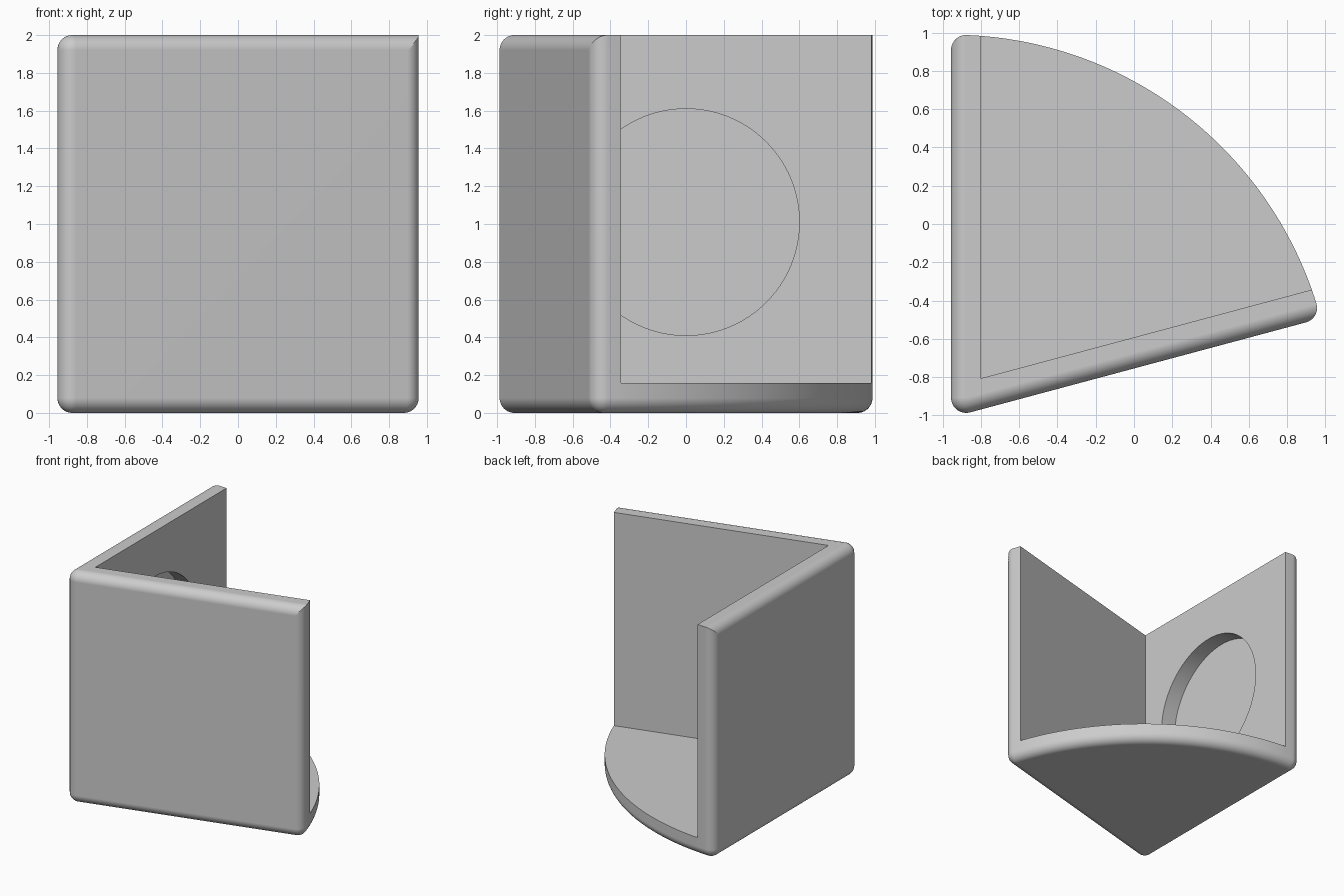
import bpy, bmesh
from math import sin, cos, asin, acos, radians, degrees
from mathutils import Matrix, Vector

cube = bpy.data.objects.get("Cube")
if cube:
    bpy.data.objects.remove(cube)

R, H = 2.0, 2.0             # sector radius and height
T, F = 0.157, 0.079         # wall thickness and fillet radius
SLOPE = 15                  # angle of the front wall, degrees
CORNER = Vector((-0.956, -1.011))
STEPS = 10                  # segments per fillet
ARC_STEPS = 64

grey = bpy.data.materials.new("light_grey")
grey.use_nodes = True
grey.diffuse_color = (0.6, 0.6, 0.6, 1)
grey.node_tree.nodes["Principled BSDF"].inputs["Base Color"].default_value = (0.6, 0.6, 0.6, 1)


def polar(centre, radius, angle):
    a = radians(angle)
    return centre + Vector((cos(a), sin(a))) * radius


def sweep(centre, radius, start, end, steps):
    return [polar(centre, radius, start + (end - start) * i / steps) for i in range(steps + 1)]


def wall_corner(d):
    """Point at distance d inside both walls."""
    s = radians(SLOPE)
    return CORNER + Vector((d, d * (1 + sin(s)) / cos(s)))


def outline(d, inset_arc):
    """Rounded sector, inset by d on the walls and optionally on the arc."""
    lean = degrees(asin(F / (R - F)))
    a0, a1 = SLOPE + lean, 90 - lean
    cut = 0 if inset_arc else degrees(acos((F - d) / F))
    r_end = F - d if inset_arc else F
    r_arc = R - d if inset_arc else R
    pts = sweep(wall_corner(F), F - d, 180, 270 + SLOPE, STEPS)
    pts += sweep(polar(CORNER, R - F, a0), r_end, SLOPE - 90 + cut, a0, STEPS)
    pts += sweep(CORNER, r_arc, a0, a1, ARC_STEPS)[1:-1]
    pts += sweep(polar(CORNER, R - F, a1), r_end, a1, 180 - cut, STEPS)
    return pts


def loft(name, rings):
    """Closed solid through (points, z) rings of equal length."""
    bm = bmesh.new()
    loops = [[bm.verts.new((p.x, p.y, z)) for p in pts] for pts, z in rings]
    for low, high in zip(loops, loops[1:]):
        for i in range(len(low)):
            j = (i + 1) % len(low)
            bm.faces.new((low[i], low[j], high[j], high[i]))
    bm.faces.new(loops[0][::-1])
    bm.faces.new(loops[-1])
    bmesh.ops.remove_doubles(bm, verts=bm.verts, dist=1e-5)
    bmesh.ops.recalc_face_normals(bm, faces=bm.faces)
    return finish(name, bm)


def finish(name, bm):
    mesh = bpy.data.meshes.new(name)
    bm.to_mesh(mesh)
    bm.free()
    mesh.materials.append(grey)
    obj = bpy.data.objects.new(name, mesh)
    bpy.context.collection.objects.link(obj)
    return obj


def carve(body, cutter):
    cutter.hide_render = True
    mod = body.modifiers.new("carve", 'BOOLEAN')
    mod.operation, mod.solver, mod.object = 'DIFFERENCE', 'EXACT', cutter
    bpy.context.view_layer.objects.active = body
    bpy.ops.object.modifier_apply(modifier=mod.name)
    bpy.data.objects.remove(cutter)


# Solid block: rounded underneath all round, rounded on top along the walls only
rings = []
for top in (False, True):
    for i in range(STEPS + 1):
        a = radians(90 * (STEPS - i if top else i) / STEPS)
        rise = F * (1 - cos(a))
        rings.append((outline(F * (1 - sin(a)), not top), H - rise if top else rise))
body = loft("corner_bracket", rings)

# Open space between the two walls, above the floor
inner = wall_corner(T)
space = [inner, polar(inner, 3, SLOPE), polar(inner, 4, 52), polar(inner, 3, 90)]
carve(body, loft("space_cutter", [(space, T), (space, H + 0.5)]))

# Round blind recess in the side wall
bm = bmesh.new()
depth = 0.14
place = Matrix.Translation((inner.x, 0, 1.01)) @ Matrix.Rotation(radians(90), 4, 'Y')
bmesh.ops.create_cone(bm, cap_ends=True, segments=96, radius1=0.6, radius2=0.6,
                      depth=2 * depth, matrix=place)
carve(body, finish("recess_cutter", bm))

# Smooth fillets, flat panels
bpy.ops.object.select_all(action='DESELECT')
body.select_set(True)
bpy.context.view_layer.objects.active = body
bpy.ops.object.shade_smooth_by_angle(angle=radians(30))
weighted = body.modifiers.new("weighted_normals", 'WEIGHTED_NORMAL')
weighted.keep_sharp = True
